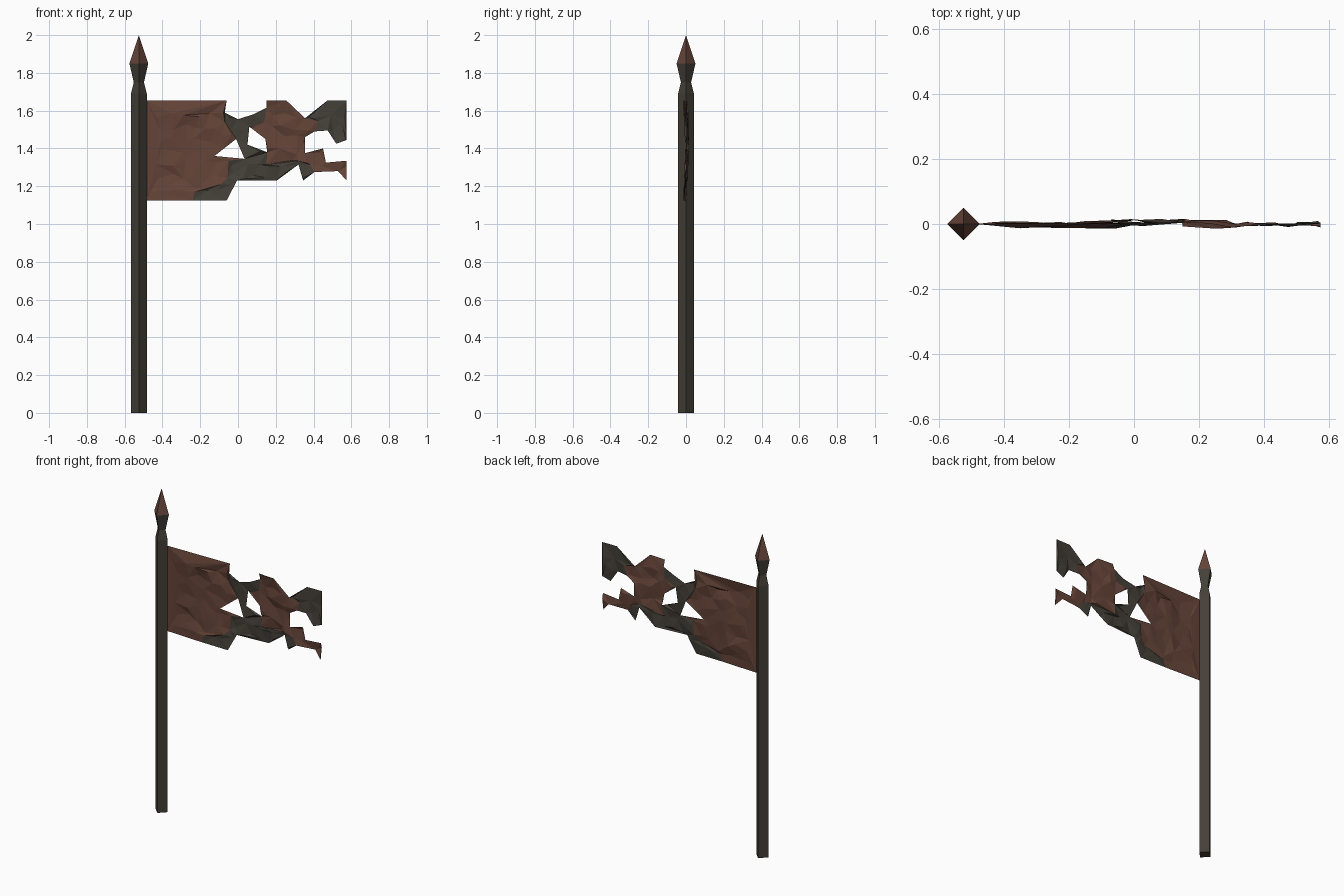
import bpy
import bmesh
import math
import random
from mathutils import Vector
from mathutils.geometry import delaunay_2d_cdt

random.seed(4)
default_cube = bpy.data.objects.get("Cube")
if default_cube:
    bpy.data.objects.remove(default_cube)

POLE_X = -0.525


def make_material(name, colour):
    material = bpy.data.materials.new(name)
    material.use_nodes = True
    material.diffuse_color = (*colour, 1)
    shader = material.node_tree.nodes["Principled BSDF"]
    shader.inputs["Base Color"].default_value = (*colour, 1)
    shader.inputs["Roughness"].default_value = 0.9
    return material


charred = make_material("charred grey", (0.058, 0.051, 0.040))
rust = make_material("rust brown", (0.130, 0.058, 0.040))


def make_object(name, bm, materials):
    mesh = bpy.data.meshes.new(name)
    bm.to_mesh(mesh)
    bm.free()
    for material in materials:
        mesh.materials.append(material)
    obj = bpy.data.objects.new(name, mesh)
    bpy.context.collection.objects.link(obj)
    return obj


def square_shaft(name, profile, material):
    """Stack of diamond rings given as (radius, height), capped at both ends."""
    bm = bmesh.new()
    rings = []
    for radius, height in profile:
        rings.append([bm.verts.new((POLE_X + radius * math.cos(i * math.pi / 2),
                                    radius * math.sin(i * math.pi / 2), height))
                      for i in range(4)])
    for low, high in zip(rings, rings[1:]):
        for i in range(4):
            j = (i + 1) % 4
            bm.faces.new((low[i], low[j], high[j], high[i]))
    bm.faces.new(rings[0][::-1])
    bm.faces.new(rings[-1])
    bmesh.ops.remove_doubles(bm, verts=bm.verts, dist=0.0005)
    bmesh.ops.recalc_face_normals(bm, faces=bm.faces)
    return make_object(name, bm, [material])


# Pole, finial socket and pointed tip
square_shaft("pole", [(0.042, 0), (0.042, 1.69)], charred)
square_shaft("finial_socket", [(0.042, 1.69), (0.027, 1.75), (0.05, 1.85)], charred)
square_shaft("finial_tip", [(0.05, 1.85), (0.0001, 2)], rust)

# Torn banner: outline, holes and charred patches as (x, z) profiles
outline = [(-.485, 1.655), (-.06, 1.655), (-.07, 1.59), (0, 1.555), (.08, 1.58),
           (.15, 1.615), (.15, 1.655), (.255, 1.655), (.355, 1.56), (.475, 1.655),
           (.575, 1.655), (.575, 1.445), (.52, 1.425), (.475, 1.495), (.405, 1.49),
           (.355, 1.46), (.355, 1.375), (.45, 1.4), (.465, 1.325), (.575, 1.335),
           (.575, 1.23), (.53, 1.28), (.405, 1.275), (.345, 1.23), (.32, 1.315),
           (.205, 1.23), (-.005, 1.23), (-.06, 1.125), (-.485, 1.125)]
holes = [[(-.01, 1.45), (.035, 1.345), (-.125, 1.36)],
         [(.06, 1.515), (.145, 1.45), (.155, 1.38), (.05, 1.42)]]
patches = [
    # bridge between the two holes
    [(-.07, 1.59), (-.07, 1.54), (-.01, 1.45), (.035, 1.345), (.155, 1.38),
     (.05, 1.42), (.06, 1.515), (.14, 1.54), (.15, 1.615), (.08, 1.58), (0, 1.555)],
    # lower edge
    [(-.24, 1.125), (-.23, 1.17), (-.09, 1.21), (-.055, 1.245), (-.05, 1.335),
     (.035, 1.345), (.155, 1.38), (.15, 1.315), (.32, 1.335), (.38, 1.315),
     (.405, 1.275), (.345, 1.23), (.32, 1.315), (.205, 1.23), (-.005, 1.23),
     (-.06, 1.125)],
    # upper outer corner
    [(.355, 1.56), (.475, 1.655), (.575, 1.655), (.575, 1.445), (.52, 1.425),
     (.475, 1.495), (.405, 1.49), (.425, 1.545)],
]


def counter_clockwise(loop):
    area = sum(a[0] * b[1] - b[0] * a[1] for a, b in zip(loop, loop[1:] + loop[:1]))
    return loop if area > 0 else loop[::-1]


def ripple(x, z):
    """Depth of the crumpled cloth, fading to nothing at the pole."""
    fade = min(1, (x - outline[0][0]) / 0.1)
    wave = 0.006 * math.sin(9 * x + 5 * z) + 0.007 * math.sin(6 * (z - 1.15))
    return fade * (wave - 0.003 + random.uniform(-0.008, 0.008))


points, loops = [], []
for loop in [outline, *holes, *patches]:
    start = len(points)
    points += [Vector(p) for p in counter_clockwise(loop)]
    loops.append(list(range(start, len(points))))

# Scattered inner points give the cloth its irregular facets
step = 0.065
for column in range(1, 17):
    for row in range(1, 8):
        points.append(Vector((-0.485 + (column + random.uniform(-.3, .3)) * step,
                              1.125 + (row + random.uniform(-.3, .3)) * step)))

coords, _, triangles, _, _, sources = delaunay_2d_cdt(points, [], loops, 0, 0.0005)
first_patch = 1 + len(holes)
bm = bmesh.new()
verts = [bm.verts.new((p.x, ripple(p.x, p.y), p.y)) for p in coords]
for triangle, source in zip(triangles, sources):
    in_hole = any(0 < s < first_patch for s in source)
    if 0 in source and not in_hole:
        face = bm.faces.new([verts[i] for i in triangle])
        face.material_index = int(any(s >= first_patch for s in source))
bmesh.ops.delete(bm, geom=[v for v in bm.verts if not v.link_faces], context="VERTS")
make_object("torn_banner", bm, [rust, charred])
